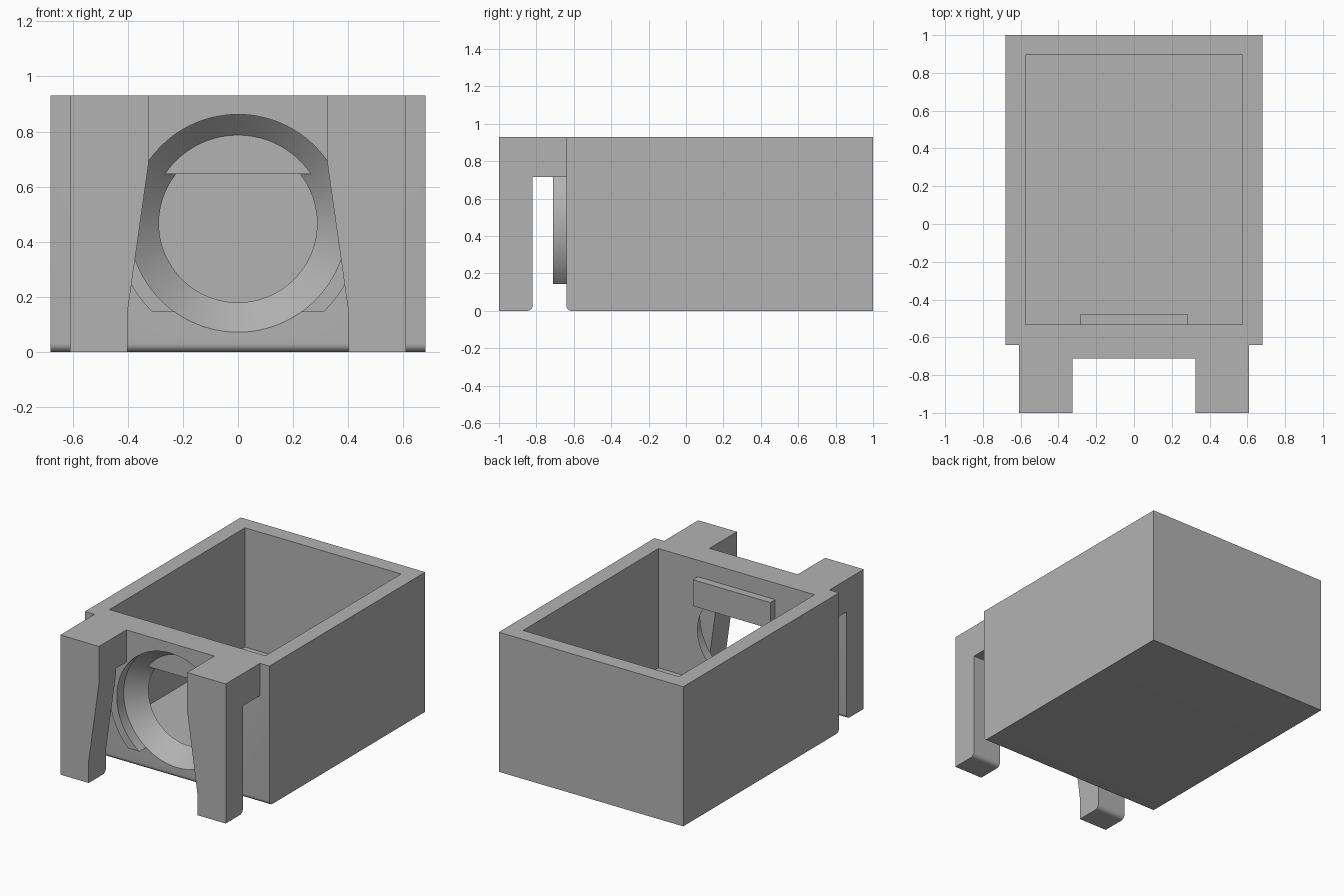
import bpy, bmesh, math
from mathutils import Vector

old = bpy.data.objects.get("Cube")
if old:
    bpy.data.objects.remove(old, do_unlink=True)

grey = bpy.data.materials.new("plain_grey")
grey.use_nodes = True
colour = (0.45, 0.45, 0.45, 1)
grey.diffuse_color = colour
grey.node_tree.nodes["Principled BSDF"].inputs["Base Color"].default_value = colour

FACE, BOSS, INNER = -0.64, -0.712, -0.532   # front wall planes along y
TOP, ARM, AXIS = 0.93, 0.715, 0.467         # heights


def finish(bm, name):
    bmesh.ops.recalc_face_normals(bm, faces=bm.faces)
    mesh = bpy.data.meshes.new(name)
    bm.to_mesh(mesh)
    bm.free()
    mesh.materials.append(grey)
    ob = bpy.data.objects.new(name, mesh)
    bpy.context.collection.objects.link(ob)
    return ob


def prism(name, points, direction, round_edge=None):
    """Extrude a flat outline; optionally round the edges matching a rule."""
    bm = bmesh.new()
    face = bm.faces.new([bm.verts.new(p) for p in points])
    moved = bmesh.ops.extrude_face_region(bm, geom=[face], use_keep_orig=True)
    verts = [g for g in moved["geom"] if isinstance(g, bmesh.types.BMVert)]
    bmesh.ops.translate(bm, verts=verts, vec=Vector(direction))
    if round_edge:
        edges = [e for e in bm.edges if all(round_edge(v.co) for v in e.verts)]
        bmesh.ops.bevel(bm, geom=edges, offset=0.03, segments=8,
                        profile=0.5, affect='EDGES')
    return finish(bm, name)


def box(name, x, y0, y1, z0, z1, round_edge=None):
    pts = [(-x, y0, z0), (x, y0, z0), (x, y1, z0), (-x, y1, z0)]
    return prism(name, pts, (0, 0, z1 - z0), round_edge)


def cut(ob, cutter):
    mod = ob.modifiers.new("cut", 'BOOLEAN')
    mod.operation = 'DIFFERENCE'
    mod.solver = 'EXACT'
    mod.object = cutter
    bpy.context.view_layer.objects.active = ob
    bpy.ops.object.modifier_apply(modifier=mod.name)


# Turned cutter: straight bore at the front, cone through the wall
def bore_cutter(profile, sides=96):
    bm = bmesh.new()
    rings = []
    for y, r in profile:
        ring = [bm.verts.new((r * math.cos(a), y, AXIS + r * math.sin(a)))
                for a in (2 * math.pi * i / sides for i in range(sides))]
        rings.append(ring)
    for a, b in zip(rings, rings[1:]):
        for i in range(sides):
            j = (i + 1) % sides
            bm.faces.new((a[i], a[j], b[j], b[i]))
    bm.faces.new(rings[0])
    bm.faces.new(rings[-1])
    return finish(bm, "bore_cutter")


bore = bore_cutter([(-0.8, 0.395), (FACE, 0.395), (INNER, 0.287), (-0.45, 0.287)])
cavity = box("cavity_cutter", 0.575, INNER, 0.895, 0.135, 1.2)

# Open box with a rounded lower front edge
body = box("box_body", 0.68, FACE, 1, 0, TOP,
           lambda c: c.y < FACE + 0.01 and c.z < 0.01)
cut(body, cavity)
cut(body, bore)

# Bridge and two arms, as one U-shaped slab
half = [(0.61, FACE), (0.61, -1), (0.325, -1), (0.325, BOSS)]
outline = half + [(-x, y) for x, y in reversed(half)]
bridge = prism("bridge_and_arms", [(x, y, ARM) for x, y in outline], (0, 0, TOP - ARM))
cut(bridge, bore)

# Round boss around the bore, flattened below and under the bridge
R, low = 0.447, 0.145
a0 = math.asin((low - AXIS) / R)
a1 = math.asin((ARM - AXIS) / R)
arc = [a0 + (a1 - a0) * i / 32 for i in range(33)]
side = [(R * math.cos(a), BOSS, AXIS + R * math.sin(a)) for a in arc]
boss = prism("bore_boss", side + [(-x, y, z) for x, y, z in reversed(side)],
             (0, FACE - BOSS, 0))
cut(boss, bore)

# Legs with flared inner sides and a rounded lower rear edge
leg = [(0.61, 0), (0.61, ARM), (0.325, ARM), (0.325, 0.68), (0.4, 0.15), (0.4, 0)]
legs = []
for s, name in ((1, "left_leg"), (-1, "right_leg")):
    legs.append(prism(name, [(s * x, -1, z) for x, z in leg], (0, 0.18, 0),
                      lambda c: c.y > -0.83 and c.z < 0.01))

# Shutter plate across the upper part of the bore
shutter = box("shutter_plate", 0.285, -0.565, -0.48, 0.645, 0.82)

for helper in (bore, cavity):
    bpy.data.objects.remove(helper, do_unlink=True)

bpy.ops.object.select_all(action='DESELECT')
for ob in [body, bridge, boss, shutter] + legs:
    ob.select_set(True)
bpy.context.view_layer.objects.active = body
bpy.ops.object.shade_smooth_by_angle(angle=math.radians(30))
